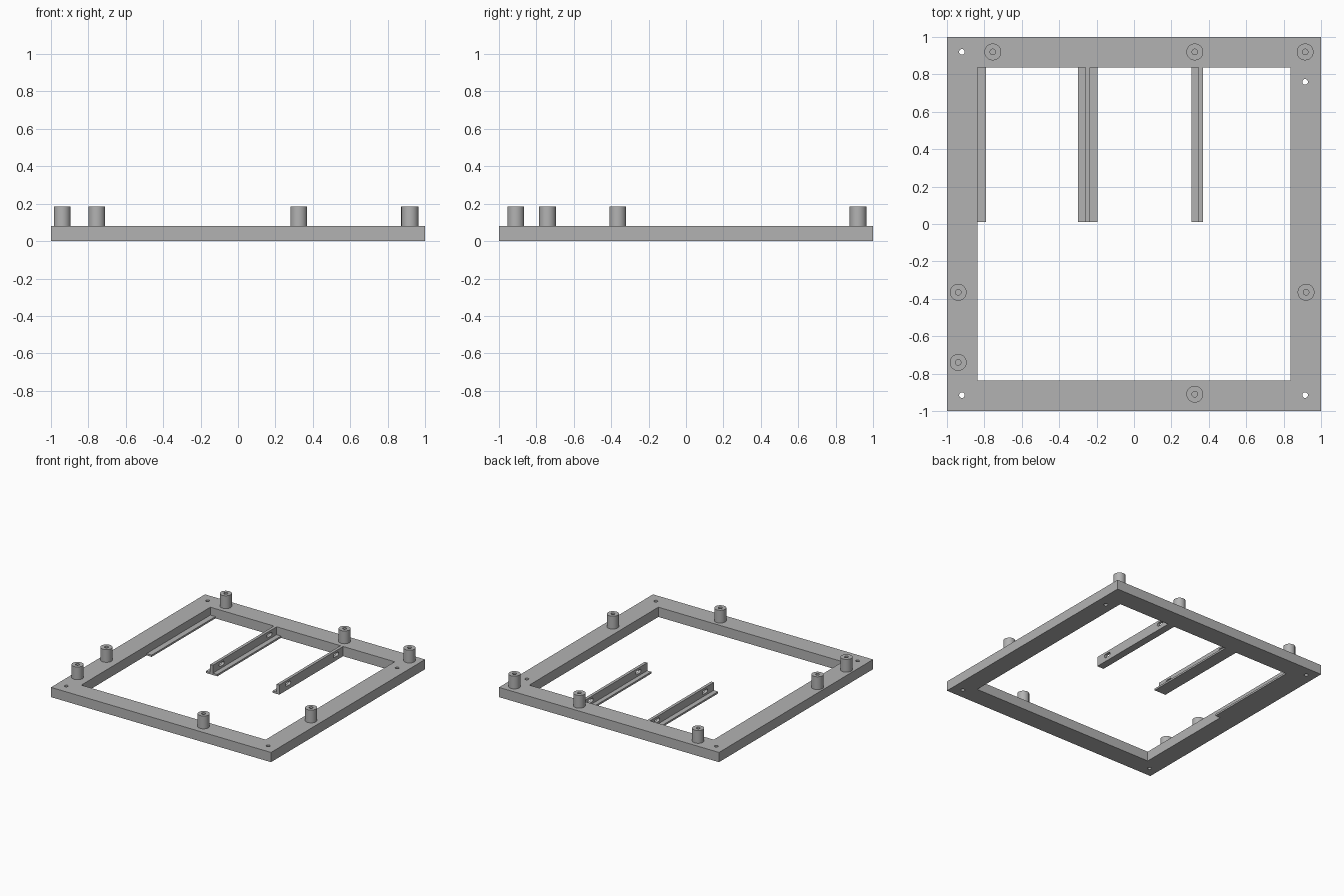
import bpy, bmesh
from math import cos, sin, pi, radians
from mathutils import Matrix, Vector

cube = bpy.data.objects.get("Cube")
if cube:
    bpy.data.objects.remove(cube, do_unlink=True)

grey = bpy.data.materials.new("plain_grey")
grey.use_nodes = True
grey.diffuse_color = (0.45, 0.45, 0.45, 1)
grey.node_tree.nodes["Principled BSDF"].inputs["Base Color"].default_value = grey.diffuse_color


def rect(x0, x1, y0, y1):
    return [(x0, y0), (x1, y0), (x1, y1), (x0, y1)]


def slot(cx, cy, r, half=0.0, n=32):
    """Circle, or a slot stretched along its first axis."""
    points = []
    for i in range(n):
        a = 2 * pi * (i + 0.5) / n
        points.append((cx + r * cos(a) + (half if cos(a) > 0 else -half), cy + r * sin(a)))
    return points


def plate(name, loops, depth, matrix=Matrix()):
    """Extrude an outline with holes from z = 0 to depth, then place it."""
    curve = bpy.data.curves.new(name, 'CURVE')
    curve.dimensions = '2D'
    curve.fill_mode = 'BOTH'
    curve.extrude = depth / 2
    for loop in loops:
        spline = curve.splines.new('POLY')
        spline.points.add(len(loop) - 1)
        for p, (x, y) in zip(spline.points, loop):
            p.co = (x, y, 0, 1)
        spline.use_cyclic_u = True
    temp = bpy.data.objects.new(name + "_outline", curve)
    bpy.context.collection.objects.link(temp)
    graph = bpy.context.evaluated_depsgraph_get()
    mesh = bpy.data.meshes.new_from_object(temp.evaluated_get(graph))
    bpy.data.objects.remove(temp, do_unlink=True)
    bm = bmesh.new()
    bm.from_mesh(mesh)
    bmesh.ops.remove_doubles(bm, verts=bm.verts, dist=1e-5)
    bmesh.ops.translate(bm, verts=bm.verts, vec=Vector((0, 0, depth / 2)))
    bmesh.ops.transform(bm, matrix=matrix, verts=bm.verts)
    bmesh.ops.recalc_face_normals(bm, faces=bm.faces)
    bm.to_mesh(mesh)
    bm.free()
    mesh.materials.clear()
    mesh.materials.append(grey)
    obj = bpy.data.objects.new(name, mesh)
    bpy.context.collection.objects.link(obj)
    bpy.ops.object.select_all(action='DESELECT')
    obj.select_set(True)
    bpy.context.view_layer.objects.active = obj
    bpy.ops.object.shade_smooth_by_angle(angle=radians(30))
    return obj


HEIGHT, INNER, START = 0.08, 0.838, 0.01

# Square frame with four through holes
holes = [(-0.92, 0.92), (0.915, 0.76), (-0.92, -0.915), (0.915, -0.915)]
plate("frame", [rect(-1, 1, -1, 1), rect(-INNER, INNER, -INNER, INNER)]
      + [slot(x, y, 0.015) for x, y in holes], HEIGHT)

# Hollow standoff posts
posts = [(-0.755, 0.92), (0.325, 0.92), (0.915, 0.92), (-0.94, -0.365),
         (0.92, -0.365), (-0.94, -0.74), (0.325, -0.91)]
for i, (x, y) in enumerate(posts):
    plate(f"post_{i + 1}", [slot(x, y, 0.045), slot(x, y, 0.015)], 0.105,
          Matrix.Translation((0, 0, HEIGHT)))

# Thin ledges along the bottom of the rails
for name, x0, x1 in [("side_ledge", -INNER, -0.792), ("middle_ledge", -0.3, -0.195),
                     ("right_ledge", 0.308, 0.369)]:
    plate(name, [rect(x0, x1, START, INNER)], 0.015)

# Upright rail walls with a slot near each end; profile axes (y, z) become world y, z
upright = Matrix(((0, 0, 1, 0), (1, 0, 0, 0), (0, 1, 0, 0), (0, 0, 0, 1)))
for name, x in [("middle_wall", -0.26), ("right_wall", 0.345)]:
    plate(name, [rect(START, INNER, 0.015, HEIGHT), slot(0.125, 0.047, 0.015, 0.018),
                 slot(0.745, 0.047, 0.015, 0.018)], 0.024,
          Matrix.Translation((x, 0, 0)) @ upright)
